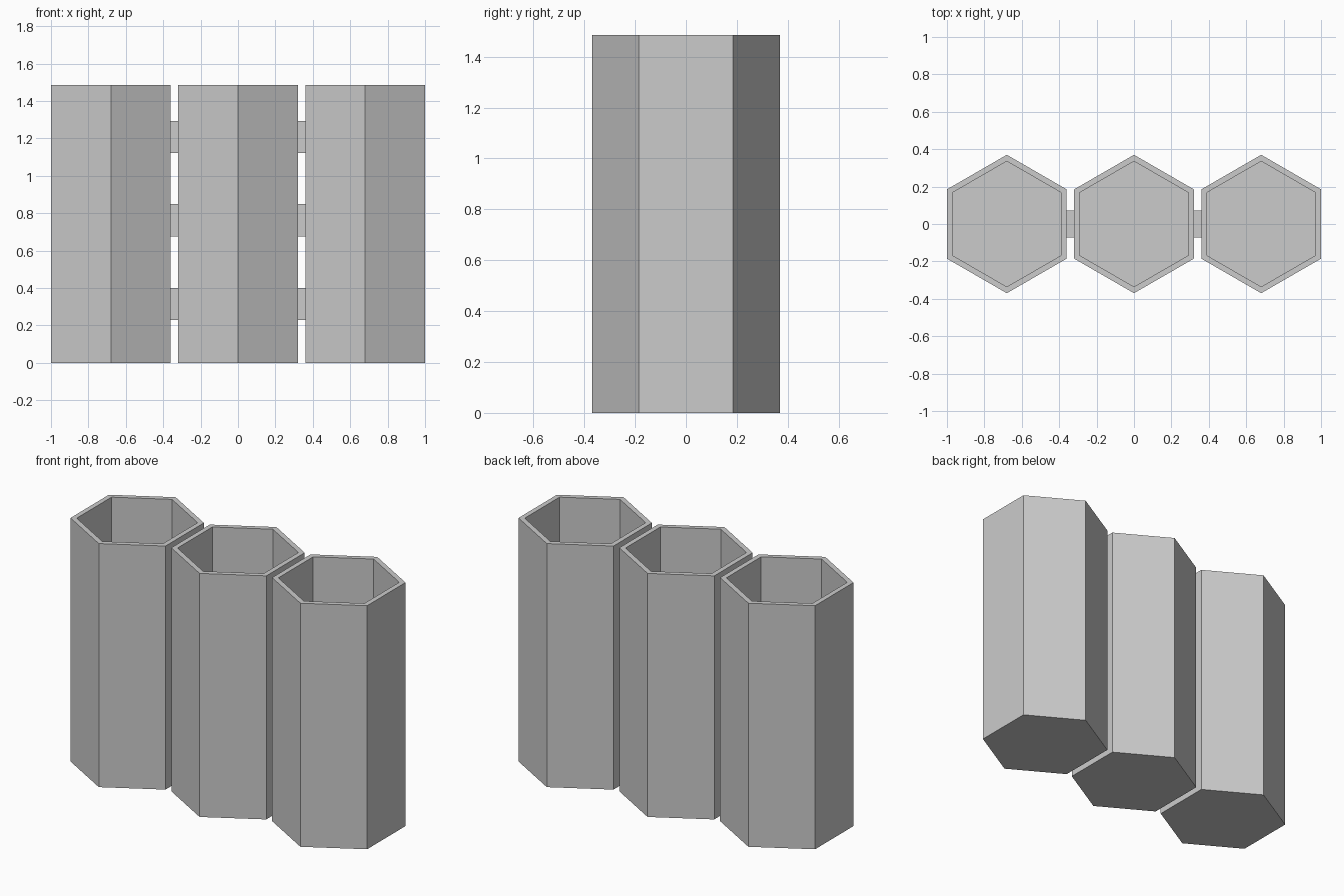
import bpy
import bmesh
from math import radians, cos
from mathutils import Matrix

if "Cube" in bpy.data.objects:
    bpy.data.objects.remove(bpy.data.objects["Cube"], do_unlink=True)

HEIGHT = 1.485
RADIUS = 0.37
WALL = 0.03
SPACING = 0.68
APOTHEM = RADIUS * cos(radians(30))

grey = bpy.data.materials.new("light_grey")
grey.use_nodes = True
colour = (0.6, 0.6, 0.6, 1)
grey.diffuse_color = colour
grey.node_tree.nodes["Principled BSDF"].inputs["Base Color"].default_value = colour


def add_object(name, bm, location):
    mesh = bpy.data.meshes.new(name)
    bm.to_mesh(mesh)
    bm.free()
    mesh.materials.append(grey)
    obj = bpy.data.objects.new(name, mesh)
    obj.location = location
    bpy.context.collection.objects.link(obj)
    return obj


def hex_cup(name, x):
    # Hexagonal prism, points towards front and back, hollowed from the top
    bm = bmesh.new()
    turn = Matrix.Translation((0, 0, HEIGHT / 2)) @ Matrix.Rotation(radians(60), 4, "Z")
    bmesh.ops.create_cone(bm, cap_ends=True, segments=6, radius1=RADIUS,
                          radius2=RADIUS, depth=HEIGHT, matrix=turn)
    if max(v.co.x for v in bm.verts) > APOTHEM + 0.01:
        bmesh.ops.rotate(bm, verts=bm.verts, matrix=Matrix.Rotation(radians(30), 3, "Z"))
    top = max(bm.faces, key=lambda f: f.calc_center_median().z)
    bmesh.ops.inset_region(bm, faces=[top], thickness=WALL, use_even_offset=True)
    floor = bmesh.ops.extrude_discrete_faces(bm, faces=[top])["faces"][0]
    bmesh.ops.translate(bm, verts=floor.verts, vec=(0, 0, WALL - HEIGHT))
    bmesh.ops.recalc_face_normals(bm, faces=bm.faces)
    add_object(name, bm, (x, 0, 0))


def bridge(name, x, z):
    # Small block joining two neighbouring cups, ending inside their walls
    bm = bmesh.new()
    width = SPACING - 2 * APOTHEM + WALL * 0.6
    bmesh.ops.create_cube(bm, size=1, matrix=Matrix.Diagonal((width, 0.147, 0.173, 1)))
    add_object(name, bm, (x, 0, z))


# Row of three cups
for name, side in (("right", -1), ("middle", 0), ("left", 1)):
    hex_cup(name + "_cup", side * SPACING)

# Three bridges in each gap
for name, side in (("right", -1), ("left", 1)):
    for level, z in (("lower", 0.315), ("centre", 0.762), ("upper", 1.208)):
        bridge(f"{name}_{level}_bridge", side * SPACING / 2, z)
